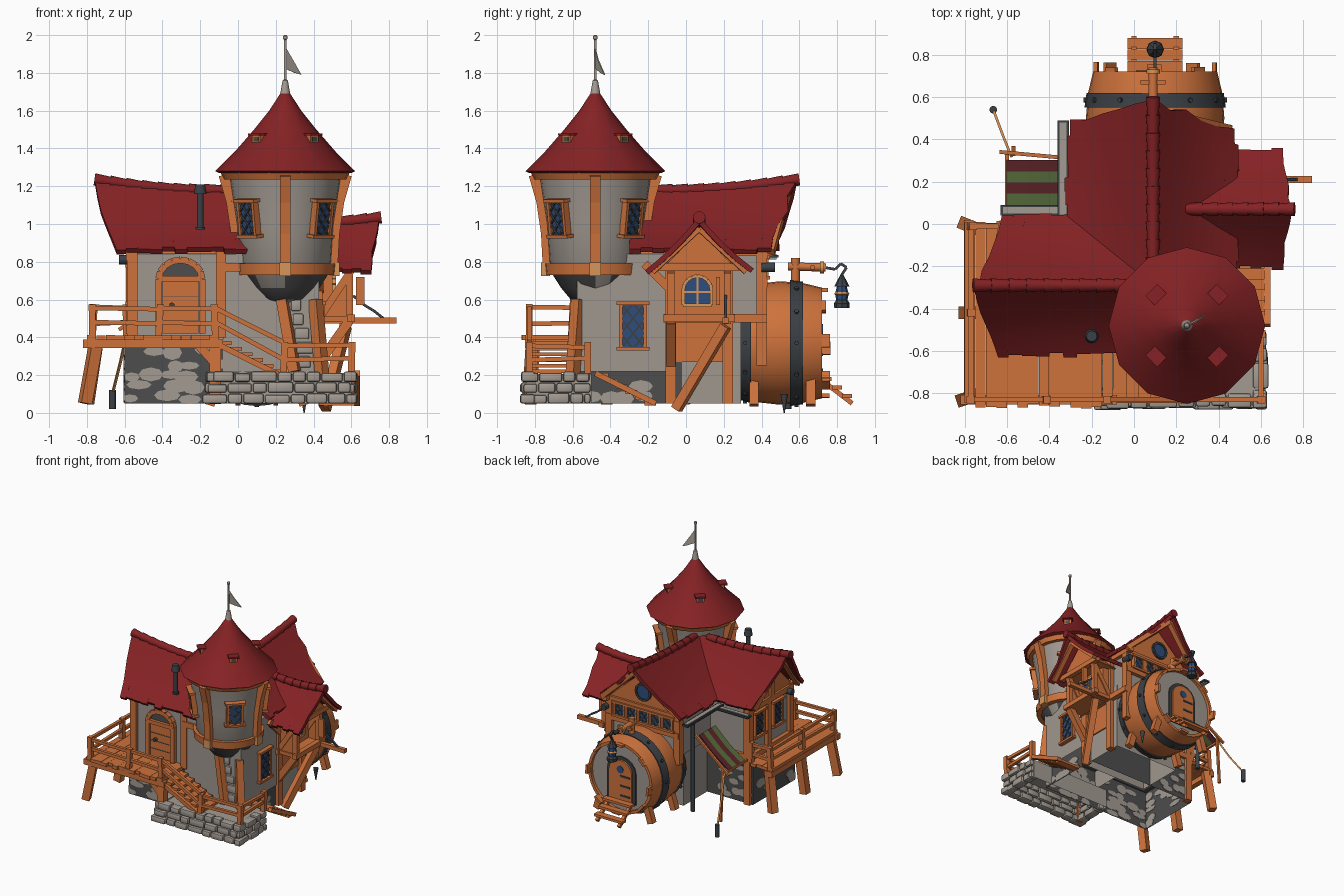
import bpy, bmesh, math, random
from mathutils import Vector as V, Matrix

if "Cube" in bpy.data.objects:
    bpy.data.objects.remove(bpy.data.objects["Cube"])
random.seed(4)
R, PI, TAU = random.uniform, math.pi, math.tau
COLOURS = dict(roof_red=(.235, .016, .018), wood=(.62, .17, .045), pale_wood=(.68, .3, .1), plaster=(.35, .31, .275), stone=(.37, .33, .29),
               dark_stone=(.075, .075, .075), metal=(.045, .052, .06), glass_blue=(.026, .075, .21), awning_green=(.098, .156, .048), awning_maroon=(.11, .018, .022))
for key, c in COLOURS.items():
    bpy.data.materials.new(key).diffuse_color = (*c, 1)
RED, WOOD, PALE, WALL, STONE, DARK, METAL, GLASS, GREEN, MAROON = [bpy.data.materials[k] for k in COLOURS]

# ---------- helpers ----------
def mesh(name, verts, faces, mat, thick=0, bevel=0):
    me = bpy.data.meshes.new(name)
    me.from_pydata([tuple(v) for v in verts], [], faces)
    bm = bmesh.new(); bm.from_mesh(me)
    bmesh.ops.remove_doubles(bm, verts=bm.verts, dist=.0003)
    bmesh.ops.recalc_face_normals(bm, faces=bm.faces)
    bm.to_mesh(me); bm.free()
    me.materials.append(mat)
    o = bpy.data.objects.new(name, me)
    bpy.context.collection.objects.link(o)
    if thick:
        s = o.modifiers.new("thickness", 'SOLIDIFY'); s.thickness = thick; s.offset = 0
    if bevel:
        b = o.modifiers.new("worn_edges", 'BEVEL'); b.width = bevel; b.segments = 2
    return o

def box(name, lo, hi, mat, M=Matrix(), open_bottom=False, bevel=0):
    vs = [M @ V((x, y, z)) for x in (lo[0], hi[0]) for y in (lo[1], hi[1]) for z in (lo[2], hi[2])]
    fs = [(0,1,3,2), (4,6,7,5), (0,4,5,1), (2,3,7,6), (1,5,7,3), (0,2,6,4)]
    return mesh(name, vs, fs[:5] if open_bottom else fs, mat, bevel=bevel)

def along(a, b):
    d = V(b) - V(a)
    return Matrix.Translation(V(a)) @ d.to_track_quat('Z', 'Y').to_matrix().to_4x4(), d.length

def path(name, w, mat, *pts):  # square bars through points
    for a, b in zip(pts, pts[1:]):
        M, l = along(a, b)
        box(name, (-w/2, -w/2, 0), (w/2, w/2, l), mat, M)

def beams(name, w, *ends):  # wooden beams, each given as x y z x y z
    for e in ends:
        path(name, w, WOOD, e[:3], e[3:])

def lathe(name, prof, n, M, mat):
    vs = [M @ V((r*math.cos(i*TAU/n), r*math.sin(i*TAU/n), z)) for r, z in prof for i in range(n)]
    fs = [(k*n+i, k*n+(i+1) % n, (k+1)*n+(i+1) % n, (k+1)*n+i) for k in range(len(prof)-1) for i in range(n)]
    return mesh(name, vs, fs + [tuple(range(n)), tuple(range(len(vs)-n, len(vs)))], mat)

def tube(name, a, b, r, mat, r2=None, n=12):
    M, l = along(a, b)
    return lathe(name, [(r, 0), (r2 or r, l)], n, M, mat)

def prism(name, pts, axis, a0, a1, mat):
    n = len(pts)
    vs = [(a, p, q) if axis == 'x' else (p, a, q) for a in (a0, a1) for p, q in pts]
    mesh(name, vs, [tuple(range(n)), tuple(range(n, 2*n))] + [(i, (i+1) % n, (i+1) % n+n, i+n) for i in range(n)], mat)

def arc(c, d, rx, rz, n, end=PI):
    return [(c-rx*math.cos(i*end/n), d+rz*math.sin(i*end/n)) for i in range(n+1)]

def roof(name, r0, r1, e0, e1, cols, sag=.03):  # sagging slope with ragged eave
    r0, r1, e0, e1 = map(V, (r0, r1, e0, e1))
    jag, vs, fs = [R(-.02, .02) for _ in range(6)], [], []
    for i in range(cols):
        end = R(.96, 1.04)
        for k in range(6):
            v = end if k == 5 else k*.192
            for u in (i/cols, (i+1)/cols):
                w = u + (jag[k] if u == 1 else 0)
                vs.append(r0.lerp(r1, w).lerp(e0.lerp(e1, w), v) - V((0, 0, sag*4*v*(1-v)-.02*math.sin(PI*u)*(v-1))))
        fs += [(i*12+2*k, i*12+2*k+1, i*12+2*k+3, i*12+2*k+2) for k in range(5)]
    mesh(name, vs, fs, RED, .028)

def ridge(name, a, b, n):
    sag = lambda t: V(a).lerp(V(b), t) - V((0, 0, .02*math.sin(PI*min(t, 1))))
    for i in range(n):
        tube(name, sag(i/n), sag((i+1.12)/n), .026, RED, .033)

def window(name, p, deg, w, h, lean=0, cells=3):
    M = Matrix.Translation(V(p)) @ Matrix.Rotation(math.radians(deg), 4, 'Z') @ Matrix.Rotation(lean, 4, 'Y')
    box(name+"_pane", (-.02, -w/2, -h/2), (.008, w/2, h/2), GLASS, M)
    for s in (-1, 1):
        box(name+"_jamb", (-.03, s*w/2-.009, -h/2), (.022, s*w/2+.009, h/2), WOOD, M)
        box(name+"_sill", (-.03, -w/2-.022, s*h/2-.009), (.03, w/2+.022, s*h/2+.009), WOOD, M)
        for k in range(cells):
            for c in (-w/4, w/4):
                path(name+"_lead", .01, METAL, M @ V((.01, c-s*w/4, h*(k/cells-.5))), M @ V((.01, c+s*w/4, h*((k+1)/cells-.5))))

def mottle(axis, at, u0, u1, z1):  # flat stone patches on the dark base
    for i in range(int((u1-u0)/.1)):
        for j in range(int((z1-.05)/.06)):
            if R(0, 1) < .57:
                pts = arc(u0+.05+i*.1+R(-.03, .03), .08+j*.06+R(-.015, .015), R(.04, .075), R(.02, .04), 7, TAU*7/8)
                prism("foundation_patch", [(min(max(p, u0), u1), min(max(q, .05), z1)) for p, q in pts], axis, at-.004, at+.004, STONE)

def railing(name, *pts, posts=True):
    for a, b in zip(pts, pts[1:]):
        for h in (.07, .145):
            path(name+"_rail", .024, WOOD, V(a)+V((0, 0, h)), V(b)+V((0, 0, h+R(-.01, .01))))
    for p in pts if posts else []:
        path(name+"_post", .036, WOOD, p, V(p)+V((R(-.01, .01), 0, .165)))

# ---------- walls, foundation and timber frame ----------
box("foundation", (-.6, -.57, .05), (.42, -.02, .38), DARK, open_bottom=True)
for axis, at, u0, u1, z1 in (('y', -.571, -.6, .4, .38), ('y', -.019, -.6, -.2, .38), ('x', -.601, -.57, -.02, .38), ('x', .421, -.57, -.1, .22)):
    mottle(axis, at, u0, u1, z1)
box("left_wing_wall", (-.56, -.55, .38), (.1, -.02, .84), WALL)
box("tower_foot_wall", (-.08, -.577, .22), (.43, -.1, .84), WALL, open_bottom=True)
box("rear_lower_wall", (-.18, -.1, .05), (.415, .29, .6), WALL, open_bottom=True)
box("rear_upper_wall", (-.21, -.3, .5), (.41, .4, .84), WALL)
box("rear_panel", (.4, -.06, .27), (.425, .21, .5), WOOD)
prism("left_gable", [(-.57, .84), (-.01, .84), (-.29, 1.13)], 'x', -.575, .1, WOOD)
prism("rear_gable", [(-.24, .84), (.43, .84), (.095, 1.14)], 'y', -.25, .415, WOOD)
for x, y, z in ((-.56, -.55, .4), (-.56, -.02, .05), (-.09, -.56, .4), (-.21, .4, .45), (.41, .4, .25), (.42, -.08, .05), (.42, .22, .05)):
    beams("corner_post", .055, (x, y, z, x, y, .86))
beams("timber", .045, (-.57, -.57, .83, -.57, .02, .83), (-.23, .41, .84, .43, .41, .84), (-.23, .41, .69, .43, .41, .69), (.43, -.12, .5, .43, .43, .5),
      (-.1, -.57, .77, .1, -.57, .77), (.43, -.22, .79, .43, -.08, .65), (-.57, -.57, .44, -.57, 0, .44), (-.57, -.29, .84, -.57, -.29, 1.12),
      (-.23, .4, .5, .43, .4, .5), (-.57, -.02, .44, -.2, -.02, .44), (-.57, -.25, .44, -.57, -.25, .83))
beams("slanted_post", .055, (.235, -.58, .6, .3, -.6, .22), (.41, -.57, .6, .445, -.6, .2))
for i in range(5):
    box("quoin_stone", (.32-i*.01, -.592, .24+i*.075), (.39-i*.01+R(-.02, .02), -.55, .3+i*.075), STONE, bevel=.008)

# ---------- roofs ----------
roof("left_roof_front", (.25, -.29, 1.18), (-.74, -.29, 1.23), (.25, -.61, .86), (-.66, -.61, .86), 14)
roof("left_roof_back", (.09, -.29, 1.18), (-.74, -.29, 1.23), (.09, .03, .86), (-.63, .03, .86), 12)
roof("rear_roof_left", (.09, -.3, 1.18), (.09, .58, 1.23), (-.31, -.3, .86), (-.31, .48, .86), 12)
roof("rear_roof_right", (.09, -.3, 1.18), (.09, .58, 1.23), (.49, -.3, .86), (.47, .44, .86), 12)
roof("bay_roof_front", (.2, .07, 1.01), (.74, .07, 1.02), (.3, -.2, .75), (.7, -.2, .75), 8, .015)
roof("bay_roof_back", (.2, .07, 1.01), (.74, .07, 1.02), (.3, .34, .76), (.7, .34, .76), 8, .015)
ridge("left_ridge_tile", (0, -.29, 1.18), (-.75, -.29, 1.235), 9)
ridge("rear_ridge_tile", (.09, -.25, 1.18), (.09, .59, 1.235), 10)
ridge("bay_ridge_tile", (.24, .07, 1.025), (.75, .07, 1.035), 7)
for s in (-1, 1):
    beams("bargeboard", .038, (-.68, -.29, 1.18, -.62, -.29+s*.29, .85), (.09, .54, 1.18, .09+s*.36, .45, .85), (.69, .07, .98, .67, .07+s*.25, .75))
    beams("rear_purlin", .04, (.09+s*.33, .2, .85, .09+s*.33, .47, .85))
for z0, z1, r0, r1 in ((.97, 1.19, .017, .017), (1.16, 1.21, .034, .025), (.97, .985, .025, .025)):
    tube("chimney_pipe", (-.2, -.53, z0), (-.2, -.53, z1), r0, METAL, r1)

# ---------- tower ----------
T = Matrix.Translation((.25, -.48, 0))
lathe("tower_wall", [(.22, .75), (.245, .8), (.258, 1.0), (.3, 1.27)], 24, T, WALL)
dome = lathe("tower_dome", [(.07, .57), (.13, .6), (.18, .66), (.225, .73)], 16, T, DARK)
dome.data.materials.append(STONE)
for f in dome.data.polygons:
    f.material_index = int(random.random() < .25)
lathe("tower_ring", [(.2, .73), (.262, .73), (.268, .79), (.2, .79)], 24, T, WOOD)
lathe("tower_cornice", [(.25, 1.235), (.325, 1.235), (.345, 1.28), (.25, 1.28)], 24, T, WOOD)
lathe("tower_roof", [(.05, 1.27), (.35, 1.27), (.37, 1.28), (.265, 1.385), (.165, 1.5), (.085, 1.6), (.02, 1.7), (.004, 1.71)], 12, T, RED)
for k in range(8):
    M = T @ Matrix.Rotation(k*PI/4, 4, 'Z')
    if k % 2 == 0:
        path("tower_post", .055, WOOD, *[M @ V((r, 0, z)) for r, z in ((.25, .76), (.26, .95), (.285, 1.12), (.325, 1.26))])
        box("tower_peg", (.24, -.03, .725), (.288, .03, .795), PALE, M)
    else:
        window("tower_window", M @ V((.272, 0, 1.03)), k*45, .11, .19, .12)
        box("roof_vent", (.15, -.03, 1.43), (.218, .03, 1.468), WOOD, M)
        box("roof_vent_hole", (.21, -.018, 1.436), (.221, .018, 1.46), DARK, M)
        box("roof_vent_lid", (.15, -.04, 1.468), (.238, .04, 1.48), RED, M)
lathe("flagpole", [(.028, 1.68), (.014, 1.76), (.007, 1.765), (.007, 1.975), (.012, 1.98), (.012, 1.995), (.005, 2)], 12, T, STONE)
mesh("flag", [(.255, -.48, 1.93), (.29, -.465, 1.87), (.335, -.43, 1.79), (.3, -.45, 1.8), (.255, -.475, 1.82)], [(0, 1, 2, 3, 4)], STONE, .006)

# ---------- front door and windows ----------
box("door", (-.4, -.575, .42), (-.21, -.54, .7), WOOD)
for i in range(1, 4):
    box("door_gap", (-.4, -.578, .42+i*.065), (-.21, -.57, .425+i*.065), DARK)
tube("door_fanlight", (-.305, -.57, .71), (-.305, -.53, .71), .1, DARK, n=24)
path("door_frame", .035, WOOD, (-.42, -.575, .42), *[(x, -.575, z) for x, z in arc(-.305, .71, .115, .1, 8)], (-.19, -.575, .42))
beams("door_lintel", .03, (-.42, -.58, .71, -.19, -.58, .71))
tube("door_handle", (-.35, -.6, .57), (-.35, -.57, .57), .014, METAL)
for y in (-.14, -.38):
    window("left_window", (-.565, y, .68), 180, .11, .2)
window("side_window", (.435, -.28, .46), 0, .13, .24)
for i in range(5):
    window("rear_window", (-.13+i*.11, .415, .77), 90, .09, .11, 0, 2)
tube("gable_window", (.095, .4, .97), (.095, .425, .97), .06, GLASS, n=16)
path("gable_window_frame", .018, METAL, *[(x, .425, z) for x, z in arc(.095, .97, .065, .065, 12, TAU)])

# ---------- side bay: recessed wall between slanted cheeks ----------
box("bay_wall", (.4, -.08, .5), (.5, .22, .8), WOOD)
box("bay_floor", (.4, -.1, .48), (.6, .24, .51), WOOD)
box("bay_shutter", (.625, .16, .57), (.67, .18, .72), WOOD)
prism("bay_gable", [(-.13, .76), (.27, .76), (.07, .96)], 'x', .4, .62, WOOD)
for y in (-.08, .22):
    prism("bay_cheek", [(.43, .5), (.6, .5), (.6, .77)], 'y', y-.01, y+.01, WOOD)
    beams("bay_post", .038, (.59, y, .47, .59, y, .8), (.43, y, .5, .61, y, .77))
beams("bay_rail", .04, (.6, -.12, .5, .6, .26, .5), (.61, -.15, .77, .61, .29, .77))
beams("bay_brace", .05, (.46, -.05, .02, .57, .21, .46), (.42, -.08, .25, .59, -.08, .49))
prism("bay_window", [(-.01, .57)]+arc(.06, .65, .07, .07, 8)+[(.13, .57)], 'x', .49, .508, GLASS)
path("bay_window_frame", .018, PALE, (.51, -.015, .57), *[(.51, y, z) for y, z in arc(.06, .65, .075, .075, 8)], (.51, .135, .57), (.51, -.015, .57))
path("bay_window_bar", .01, PALE, (.51, .06, .57), (.51, .06, .72))
path("bay_window_bar", .01, PALE, (.51, -.01, .64), (.51, .13, .64))
beams("hoist_beam", .032, (.42, .21, .49, .84, .21, .49))
path("hoist_chain", .014, METAL, (.61, .21, .62), (.67, .21, .57), (.72, .21, .54), (.77, .21, .5))

# ---------- deck, stairs and stone terrace ----------
for i in range(14):
    x = -.8+i*.05
    box("deck_plank", (x, R(-.875, -.84), .385), (x+.0495, -.54 if i > 4 else R(0, .02), .41+R(0, .003)), WOOD)
beams("deck_joist", .045, (-.82, -.83, .365, -.08, -.83, .365), (-.78, -.85, .365, -.78, .02, .365), (-.12, -.82, .26, -.22, -.82, .37))
beams("deck_leg", .06, (-.75, -.81, .38, -.81, -.83, .05), (-.75, -.42, .38, -.8, -.42, .05), (-.75, -.02, .38, -.8, 0, .05), (-.12, -.81, .38, -.12, -.83, .05))
railing("deck", (-.59, -.01, .41), (-.77, -.01, .41), (-.77, -.42, .41), (-.77, -.83, .41), (-.42, -.83, .41), (-.12, -.83, .41))
railing("stair", (-.12, -.83, .41), (.24, -.83, .22), posts=False)
railing("terrace", (.24, -.83, .21), (.6, -.83, .21), (.6, -.52, .21))
for i in range(6):
    x, y, z = -.1+i*.056, -.47+i*.05, -i*.03
    box("front_tread", (x, -.82, z+.36), (x+.065, -.6, z+.38), WOOD)
    box("side_tread", (.43, y, z+.19), (.62, y+.06, z+.21), WOOD)
beams("stringer", .03, *[(-.12, y, .37, .24, y, .19) for y in (-.83, -.6)], *[(x, -.48, .21, x, -.16, .05) for x in (.44, .63)])
box("terrace_core", (-.14, -.845, .05), (.6, -.5, .205), STONE, open_bottom=True)
for row in range(3):
    z, x, y = .05+row*.057, -.19+.03*row, -.86
    while x < .6:
        w = R(.07, .15)
        box("front_stone", (x, -.87+R(-.012, .012), z), (min(x+w, .635)-.006, -.8, z+R(.045, .057)), STONE, bevel=.012)
        x += w
    while y < -.52:
        w = R(.07, .13)
        box("side_stone", (.56, y, z), (R(.618, .638), min(y+w, -.5)-.006, z+R(.045, .057)), STONE, bevel=.012)
        box("end_stone", (R(-.18, -.16), y, z), (-.1, min(y+w, -.56)-.006, z+.052), STONE, bevel=.012)
        y += w

# ---------- barrel room with door, steps, tap and hanging lantern ----------
B = Matrix.Translation((.1, 0, .37)) @ Matrix.Rotation(-PI/2, 4, 'X')
lathe("barrel_body", [(.26, .25), (.283, .25), (.312, .36), (.327, .5), (.317, .62), (.293, .72), (.27, .72), (.27, .69)], 32, B, WOOD)
lathe("barrel_head", [(.27, .66), (.275, .695)], 32, B, WALL)
for i in range(8):
    box("barrel_stave_end", (.27, -.035, .7), (.29, .035, R(.74, .765)), WOOD, B @ Matrix.Rotation(i*PI/4+R(-.1, .1), 4, 'Z'))
for r0, y0, r1, y1 in ((.3, .28, .318, .345), (.334, .55, .324, .62)):
    lathe("barrel_hoop", [(.25, y0), (r0, y0), (r1, y1), (.25, y1)], 32, B, METAL)
    for k in range(12):
        M = B @ Matrix.Rotation(k*PI/6, 4, 'Z')
        tube("hoop_rivet", M @ V((.3, 0, (y0+y1)/2)), M @ V(((r0+r1)/2+.01, 0, (y0+y1)/2)), .012, METAL, n=6)
prism("barrel_door_frame", arc(.1, .42, .132, .12, 8)+[(.232, .17), (-.032, .17)], 'y', .68, .705, METAL)
prism("barrel_door", arc(.1, .42, .105, .095, 8)+[(.205, .18), (-.005, .18)], 'y', .69, .72, WOOD)
tube("barrel_door_window", (.1, .7, .44), (.1, .724, .44), .03, GLASS)
for i in range(3):
    box("barrel_step", (-.03, .72+i*.053, .17-i*.045), (.23, .77+i*.055, .19-i*.045), WOOD)
    box("barrel_door_hinge", (.01, .71, .22+i*.08), (.1, .725, .234+i*.08), METAL)
beams("barrel_leg", .05, *[(x, y, .2, x*1.25-.025, y, .04) for x in (-.1, .3) for y in (.36, .66)])
beams("step_stringer", .025, (0, .71, .18, 0, .88, .05), (.2, .71, .18, .2, .88, .05))
tube("tap_post", (.09, .58, .66), (.09, .58, .82), .024, WOOD)
tube("tap_pipe", (.09, .54, .775), (.09, .74, .77), .022, WOOD)
tube("tap_end", (.09, .71, .77), (.09, .73, .77), .032, PALE)
beams("tap_handle", .02, (.03, .67, .77, .15, .67, .77))
path("lantern_hook", .014, METAL, (.1, .73, .77), (.1, .79, .76), (.1, .82, .79), (.1, .85, .77), (.1, .83, .74), (.1, .82, .72))
for part, mat, prof in (("top", METAL, [(.04, .67), (.025, .7), (.008, .73)]), ("glass", GLASS, [(.028, .59), (.036, .63), (.026, .67)]),
                        ("band", PALE, [(.03, .62), (.04, .63), (.03, .645)]), ("base", METAL, [(.04, .555), (.042, .58), (.028, .6)])):
    lathe("lantern_"+part, prof, 8, Matrix.Translation((.1, .825, 0)), mat)

# ---------- awning, gutter and small ironwork ----------
for i in range(4):
    vs = [(x, .09+(i+s)*.053, z) for x, z in ((-.33, .68), (-.46, .56), (-.6, .46)) for s in (0, 1)]
    mesh("awning_stripe", vs, [(0, 1, 3, 2), (2, 3, 5, 4)], (GREEN, MAROON)[i % 2], .008)
beams("awning_rod", .018, (-.6, .06, .455, -.6, .33, .455), (-.3, .31, .68, -.63, .34, .44), (-.57, .33, .47, -.57, .36, .05))
path("awning_rope", .012, PALE, (-.58, .32, .46), (-.62, .42, .28), (-.665, .54, .1))
for x0, y0, x1, y1, z in ((-.352, .03, -.318, .48, .842), (-.62, .05, -.31, .08, .832)):
    box("gutter", (x0, y0, z-.03), (x1, y1, z), STONE)
    box("gutter_edge", (x0-.01, y0-.01, z-.02), (x1+.01, y1+.01, z-.005), METAL)
for name, a, b, r in (("downspout", (-.33, .38, .08), (-.33, .38, .82), .017), ("rope_stake", (-.665, .54, .02), (-.665, .54, .12), .018),
                      ("beam_cap", (-.57, -.5, .81), (-.63, -.5, .81), .025), ("beam_cap", (.43, .4, .77), (.43, .47, .77), .025)):
    tube(name, a, b, r, METAL)
tube("ground_spike", (.35, .52, .1), (.35, .52, 0), .02, METAL, .003)

# apply thickness and bevels, smooth round parts, keep corners sharp
bpy.ops.object.select_all(action='SELECT')
bpy.context.view_layer.objects.active = bpy.data.objects["foundation"]
bpy.ops.object.convert(target='MESH')
bpy.ops.object.shade_smooth_by_angle(angle=math.radians(32))

for m in bpy.data.materials:
    if m.users and not m.is_grease_pencil:
        m.use_nodes = True
        m.node_tree.nodes["Principled BSDF"].inputs["Base Color"].default_value = m.diffuse_color
